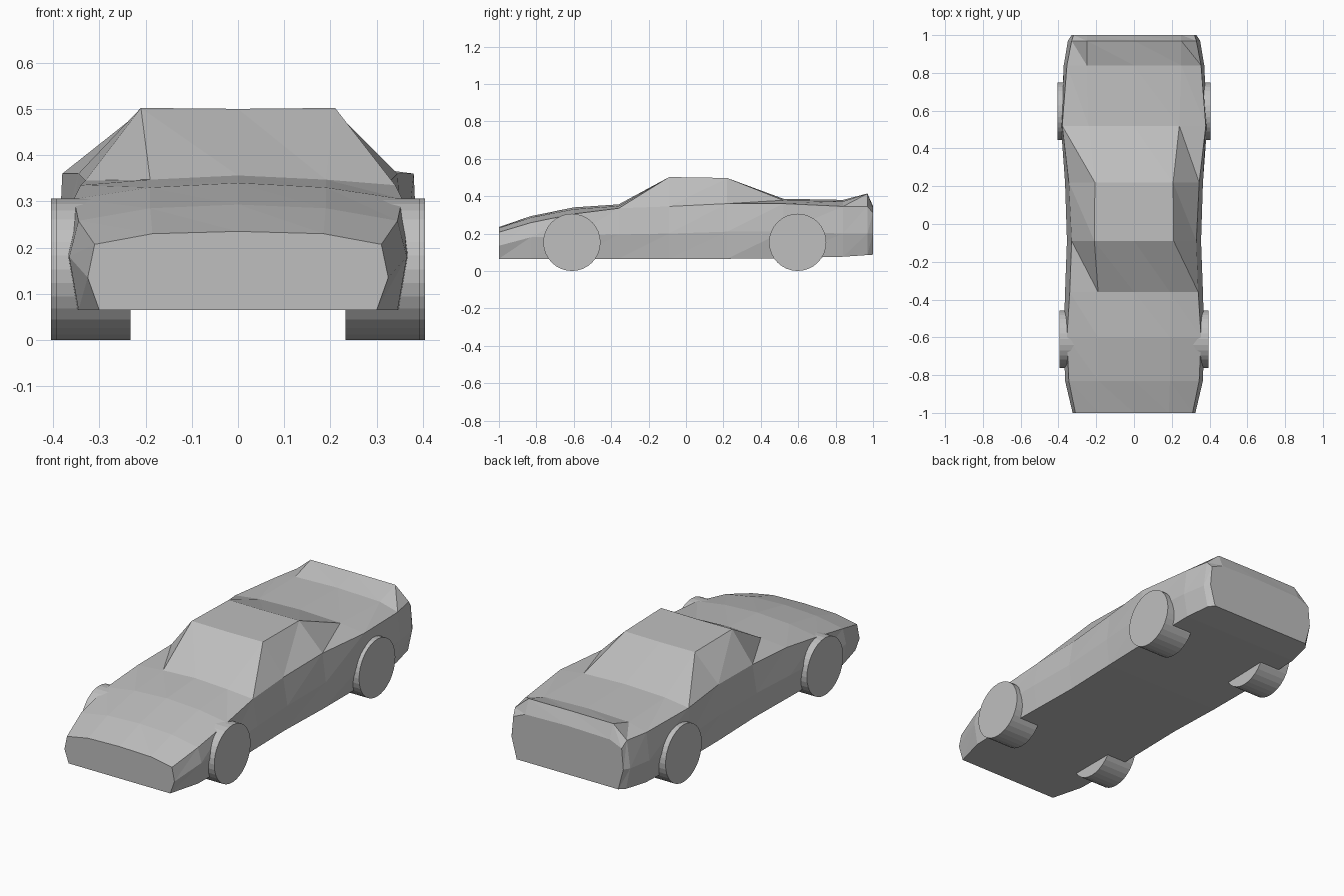
import bpy, bmesh, math

if "Cube" in bpy.data.objects:
    bpy.data.objects.remove(bpy.data.objects["Cube"])

grey = bpy.data.materials.new("plain grey")
grey.diffuse_color = (0.52, 0.52, 0.52, 1)
grey.use_nodes = True
grey.node_tree.nodes["Principled BSDF"].inputs["Base Color"].default_value = grey.diffuse_color


def finish(bm, name):
    bmesh.ops.recalc_face_normals(bm, faces=bm.faces[:])
    mesh = bpy.data.meshes.new(name)
    bm.to_mesh(mesh)
    bm.free()
    mesh.materials.append(grey)
    obj = bpy.data.objects.new(name, mesh)
    bpy.context.collection.objects.link(obj)
    return obj


# Half cross-sections along the car:
# y, sill (x, z), waist (x, z), shoulder (x, z), inner top (x, z), centre z
SECTIONS = [
    (-1.00, (0.30, 0.065), (0.325, 0.135), (0.31, 0.207), (0.185, 0.23), 0.235),
    (-0.83, (0.345, 0.065), (0.365, 0.18), (0.345, 0.258), (0.19, 0.285), 0.293),
    (-0.60, (0.35, 0.065), (0.372, 0.19), (0.355, 0.305), (0.19, 0.33), 0.34),
    (-0.36, (0.345, 0.065), (0.365, 0.195), (0.34, 0.335), (0.19, 0.347), 0.356),
    (-0.09, (0.34, 0.065), (0.355, 0.20), (0.33, 0.345), (0.21, 0.502), 0.50),
    (0.22, (0.35, 0.065), (0.365, 0.21), (0.345, 0.36), (0.207, 0.497), 0.495),
    (0.52, (0.355, 0.068), (0.387, 0.21), (0.38, 0.36), (0.24, 0.378), 0.386),
    (0.84, (0.35, 0.076), (0.372, 0.20), (0.355, 0.345), (0.25, 0.372), 0.38),
    (0.97, (0.325, 0.085), (0.35, 0.20), (0.33, 0.345), (0.25, 0.413), 0.414),
    (1.00, (0.30, 0.087), (0.33, 0.20), (0.32, 0.31), (0.25, 0.34), 0.346),
]

# Body: loft the sections, with all diagonals running the same way round
bm = bmesh.new()
rings = []
for y, *half, top in SECTIONS:
    outline = half + [(0, top)] + [(-x, z) for x, z in reversed(half)]
    rings.append([bm.verts.new((x, y, z)) for x, z in outline])
for a, b in zip(rings, rings[1:]):
    n = len(a)
    for k in range(n - 1):
        bm.faces.new((a[k], a[k + 1], b[k + 1]))
        bm.faces.new((a[k], b[k + 1], b[k]))
    bm.faces.new((a[n - 1], a[0], b[0], b[n - 1]))
bm.faces.new(rings[0])
bm.faces.new(rings[-1])
finish(bm, "car_body")


# Wheels: plain cylinders, mirrored left and right
def wheel(name, side, y, outer):
    inner, radius = 0.232, 0.153
    bm = bmesh.new()
    bmesh.ops.create_cone(bm, cap_ends=True, segments=32, radius1=radius,
                          radius2=radius, depth=outer - inner)
    obj = finish(bm, name)
    obj.rotation_euler = (0, math.pi / 2, 0)
    obj.location = (side * (outer + inner) / 2, y, radius)


for side, label in ((1, "right"), (-1, "left")):
    wheel("front_wheel_" + label, side, -0.61, 0.394)
    wheel("rear_wheel_" + label, side, 0.597, 0.404)
